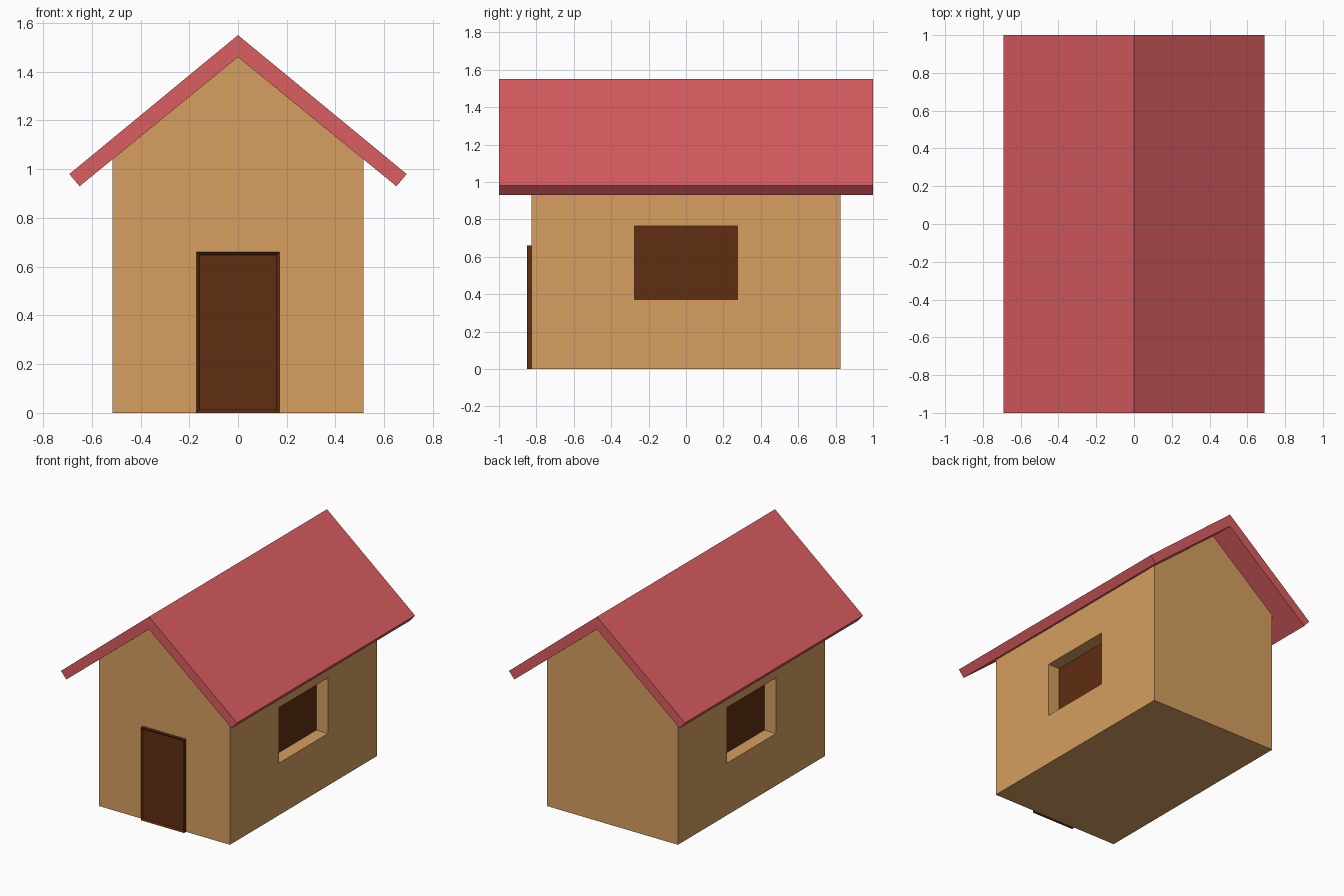
import bpy, bmesh

cube = bpy.data.objects.get("Cube")
if cube:
    bpy.data.objects.remove(cube)


def material(name, rgb):
    linear = [(c / 255 / 12.92) if c < 11 else ((c / 255 + 0.055) / 1.055) ** 2.4 for c in rgb]
    mat = bpy.data.materials.new(name)
    mat.use_nodes = True
    mat.diffuse_color = (*linear, 1)
    mat.node_tree.nodes["Principled BSDF"].inputs["Base Color"].default_value = (*linear, 1)
    return mat


def finish(name, bm, mat):
    bmesh.ops.recalc_face_normals(bm, faces=bm.faces)
    mesh = bpy.data.meshes.new(name)
    bm.to_mesh(mesh)
    bm.free()
    obj = bpy.data.objects.new(name, mesh)
    mesh.materials.append(mat)
    bpy.context.collection.objects.link(obj)
    return obj


def prism(name, right_half, half_length, mat):
    """Extrude a mirrored x/z profile along y; points on x = 0 are shared."""
    left_half = [(-x, z) for x, z in reversed(right_half) if x > 0]
    bm = bmesh.new()
    face = bm.faces.new([bm.verts.new((x, -half_length, z)) for x, z in right_half + left_half])
    new = bmesh.ops.extrude_face_region(bm, geom=[face])["geom"]
    verts = [v for v in new if isinstance(v, bmesh.types.BMVert)]
    bmesh.ops.translate(bm, verts=verts, vec=(0, 2 * half_length, 0))
    return finish(name, bm, mat)


def box(name, low, high, mat):
    bm = bmesh.new()
    bmesh.ops.create_cube(bm, size=1)
    for v in bm.verts:
        v.co = [(a + b) / 2 + c * (b - a) for a, b, c in zip(low, high, v.co)]
    return finish(name, bm, mat)


tan = material("tan wall", (214, 159, 96))
red = material("red roof", (218, 93, 97))
brown = material("dark brown wood", (96, 45, 17))

WALL_X, WALL_Y = 0.515, 0.826
RECESS, PANE = 0.1, 0.008
WINDOW_Y, WINDOW_LOW, WINDOW_HIGH = 0.275, 0.37, 0.765

# Gabled house body
walls = prism("walls", [(0, 1.46), (WALL_X, 1.04), (WALL_X, 0)], WALL_Y, tan)

# Recessed window with a dark pane on each side
for side, sign in (("left", 1), ("right", -1)):
    inner, outer = sign * (WALL_X - RECESS), sign * (WALL_X + RECESS)
    cutter = box("window_cutter", (min(inner, outer), -WINDOW_Y, WINDOW_LOW),
                 (max(inner, outer), WINDOW_Y, WINDOW_HIGH), tan)
    cut = walls.modifiers.new("window", "BOOLEAN")
    cut.operation, cut.solver, cut.object = "DIFFERENCE", "EXACT", cutter
    bpy.context.view_layer.objects.active = walls
    bpy.ops.object.modifier_apply(modifier=cut.name)
    bpy.data.objects.remove(cutter)
    face = inner + sign * PANE
    box(side + "_window_pane", (min(inner, face), -WINDOW_Y, WINDOW_LOW),
        (max(inner, face), WINDOW_Y, WINDOW_HIGH), brown)

# Roof: one folded slab with square-cut eaves
prism("roof", [(0, 1.55), (0.692, 0.98), (0.65, 0.93), (0, 1.46)], 1.0, red)

# Door with a shallow inset panel
door = box("door", (-0.17, -0.849, 0), (0.17, -WALL_Y, 0.66), brown)
bm = bmesh.new()
bm.from_mesh(door.data)
front = [f for f in bm.faces if f.normal.y < -0.9]
bmesh.ops.inset_region(bm, faces=front, thickness=0.016)
bmesh.ops.translate(bm, verts=front[0].verts, vec=(0, 0.01, 0))
bm.to_mesh(door.data)
bm.free()
